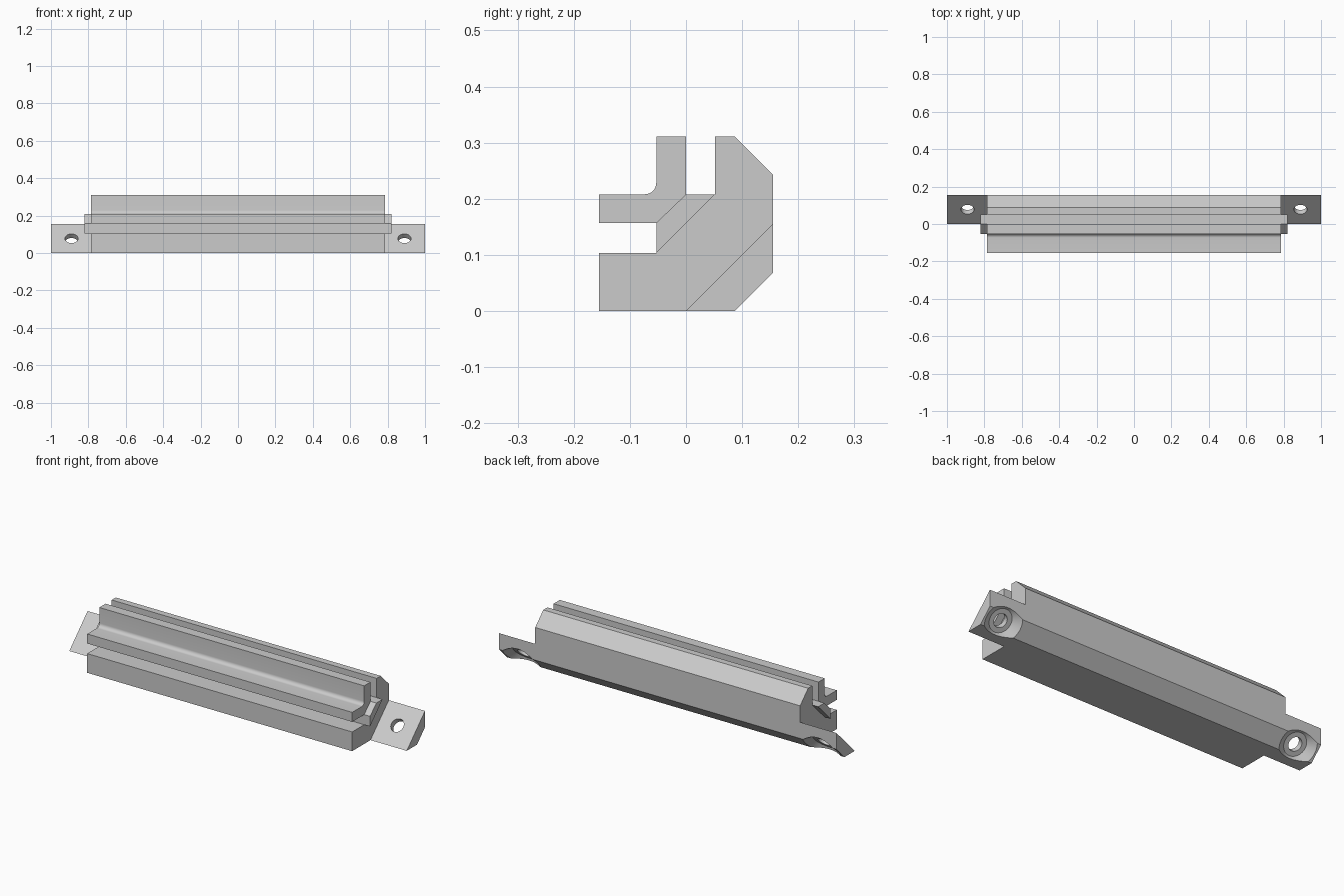
import bpy, bmesh, math
from mathutils import Vector, Matrix

if "Cube" in bpy.data.objects:
    bpy.data.objects.remove(bpy.data.objects["Cube"])

BODY, WEB, END = 0.785, 0.82, 1.0


def make_object(name, bm):
    bmesh.ops.recalc_face_normals(bm, faces=bm.faces)
    mesh = bpy.data.meshes.new(name)
    bm.to_mesh(mesh)
    bm.free()
    obj = bpy.data.objects.new(name, mesh)
    bpy.context.collection.objects.link(obj)
    return obj


def prism(name, profile, x0, x1):
    """Extrude a (y, z) profile along x."""
    bm = bmesh.new()
    face = bm.faces.new([bm.verts.new((x0, y, z)) for y, z in profile])
    ext = bmesh.ops.extrude_face_region(bm, geom=[face])
    verts = [v for v in ext["geom"] if isinstance(v, bmesh.types.BMVert)]
    bmesh.ops.translate(bm, verts=verts, vec=(x1 - x0, 0, 0))
    return make_object(name, bm)


AXIS = Vector((0, 1, -1)).normalized()


def cone(name, x, r0, r1, d0, d1):
    """Frustum along the screw axis, from depth d0 to d1 below the tab face."""
    centre = Vector((x, 0.0775, 0.0775)) + AXIS * (d0 + d1) / 2
    mat = Matrix.Translation(centre) @ AXIS.to_track_quat('Z', 'Y').to_matrix().to_4x4()
    bm = bmesh.new()
    bmesh.ops.create_cone(bm, cap_ends=True, segments=48, radius1=r0,
                          radius2=r1, depth=d1 - d0, matrix=mat)
    return make_object(name, bm)


def cut(target, cutter):
    cutter.hide_render = True
    mod = target.modifiers.new("cut", 'BOOLEAN')
    mod.operation, mod.solver, mod.object = 'DIFFERENCE', 'EXACT', cutter
    bpy.context.view_layer.objects.active = target
    bpy.ops.object.modifier_apply(modifier=mod.name)
    bpy.data.objects.remove(cutter)


# Main rail: chamfered block with two slots and a filleted inner corner
fillet = [(-0.073 + 0.02 * math.cos(a), 0.228 + 0.02 * math.sin(a))
          for a in [-math.pi / 2 * i / 8 for i in range(9)]]
profile = [(-0.155, 0), (0.087, 0), (0.155, 0.068), (0.155, 0.243),
           (0.087, 0.311), (0.052, 0.311), (0.052, 0.208), (0, 0.208),
           (0, 0.311), (-0.053, 0.311), *fillet, (-0.155, 0.208),
           (-0.155, 0.157), (-0.053, 0.157), (-0.053, 0.103), (-0.155, 0.103)]
rail = prism("rail", profile, -END, END)

for s in (-1, 1):
    # Trim each end to a sloping mounting tab
    x0, x1 = sorted((s * BODY, s * 1.1))
    cut(rail, prism("end_trim", [(-0.3, -0.3), (0.4, 0.4), (-0.3, 0.4)], x0, x1))
    # Screw hole and flared recess on the underside
    cut(rail, cone("screw_hole", s * 0.89, 0.035, 0.035, -0.05, 0.15))
    cut(rail, cone("screw_recess", s * 0.89, 0.06, 0.103, 0.0315, 0.0637))
    # Diagonal web protruding past the rail end
    x0, x1 = sorted((s * (BODY - 0.0005), s * WEB))
    prism("web_end", [(-0.053, 0.103), (0.052, 0.208), (0, 0.208),
                      (-0.053, 0.157)], x0, x1)

bpy.ops.object.select_all(action='DESELECT')
rail.select_set(True)
bpy.context.view_layer.objects.active = rail
bpy.ops.object.shade_smooth_by_angle(angle=math.radians(30))
